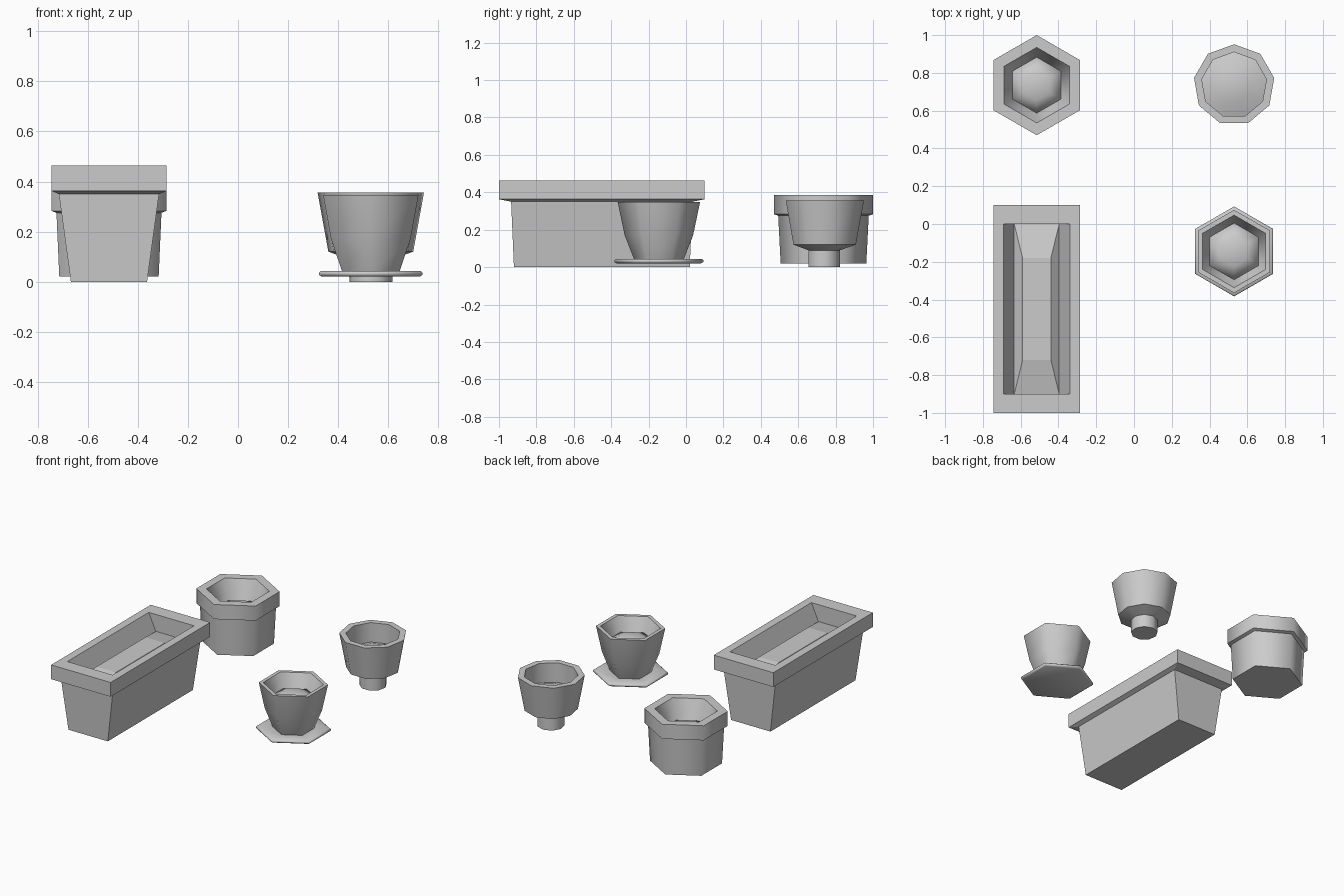
import bpy, bmesh
from math import sin, cos, pi, radians

if "Cube" in bpy.data.objects:
    bpy.data.objects.remove(bpy.data.objects["Cube"])


def loft(name, rings, centre, angle):
    """Skin a list of closed rings; first ring is capped, last one filled or already a point."""
    bm = bmesh.new()
    cx, cy = centre
    loops = [[bm.verts.new((cx + x, cy + y, z)) for x, y, z in r] for r in rings]
    bm.faces.new(list(reversed(loops[0])))
    for a, b in zip(loops, loops[1:]):
        n = len(a)
        for i in range(n):
            j = (i + 1) % n
            if len(b) == 1:
                bm.faces.new((a[i], a[j], b[0]))
            else:
                bm.faces.new((a[i], a[j], b[j], b[i]))
    if len(loops[-1]) > 1:
        bm.faces.new(loops[-1])
    bmesh.ops.recalc_face_normals(bm, faces=bm.faces)
    me = bpy.data.meshes.new(name)
    bm.to_mesh(me)
    bm.free()
    ob = bpy.data.objects.new(name, me)
    bpy.context.collection.objects.link(ob)
    bpy.ops.object.select_all(action='DESELECT')
    ob.select_set(True)
    bpy.context.view_layer.objects.active = ob
    if angle:
        bpy.ops.object.shade_smooth_by_angle(angle=radians(angle))
    return ob


def polygon_rings(profile, n):
    """Turn (radius, height) points into n-sided rings with a corner facing +y."""
    rings = []
    for r, z in profile:
        if r == 0:
            rings.append([(0, 0, z)])
        else:
            rings.append([(r * cos(pi / 2 + 2 * pi * i / n),
                           r * sin(pi / 2 + 2 * pi * i / n), z) for i in range(n)])
    return rings


def box_rings(profile):
    return [[(-a, -b, z), (a, -b, z), (a, b, z), (-a, b, z)] for a, b, z in profile]


# Long rectangular planter
trough = (-0.515, -0.45)
loft("trough_planter", box_rings([
    (0.152, 0.47, 0), (0.20, 0.485, 0.35), (0.23, 0.55, 0.363), (0.23, 0.55, 0.463),
    (0.175, 0.45, 0.463), (0.119, 0.45, 0.34)]), trough, 0)
# Heaped soil in the trough
loft("trough_soil", box_rings([
    (0.119, 0.45, 0.341), (0.119, 0.45, 0.345), (0.075, 0.27, 0.385)]), trough, 0)

# Hexagonal pot with heavy rim
hexpot = (-0.515, 0.735)
loft("hexagon_pot", polygon_rings([
    (0.229, 0.02), (0.242, 0.275), (0.265, 0.283), (0.265, 0.385),
    (0.20, 0.385), (0.148, 0.245)], 6), hexpot, 65)
loft("hexagon_pot_soil", polygon_rings([
    (0.148, 0.246), (0.148, 0.25), (0.08, 0.28), (0, 0.29)], 6), hexpot, 65)

# Nine-sided bowl on a stem
bowl = (0.53, 0.736)
loft("footed_bowl", polygon_rings([
    (0.087, 0), (0.087, 0.09), (0.172, 0.12), (0.2155, 0.356),
    (0.174, 0.356), (0.174, 0.215)], 9), bowl, 55)
loft("footed_bowl_soil", polygon_rings([
    (0.174, 0.216), (0.174, 0.22), (0.09, 0.25), (0, 0.26)], 9), bowl, 55)

# Flared hexagonal pot with its saucer
cup = (0.53, -0.145)
loft("flared_pot", polygon_rings([
    (0.132, 0.04), (0.183, 0.17), (0.22, 0.347), (0.192, 0.347), (0.15, 0.245)], 6), cup, 65)
loft("flared_pot_soil", polygon_rings([
    (0.15, 0.246), (0.15, 0.25), (0.08, 0.28), (0, 0.29)], 6), cup, 65)
loft("saucer", polygon_rings([
    (0.225, 0.02), (0.238, 0.027), (0.238, 0.037), (0.23, 0.043), (0.14, 0.04)], 6), cup, 65)
